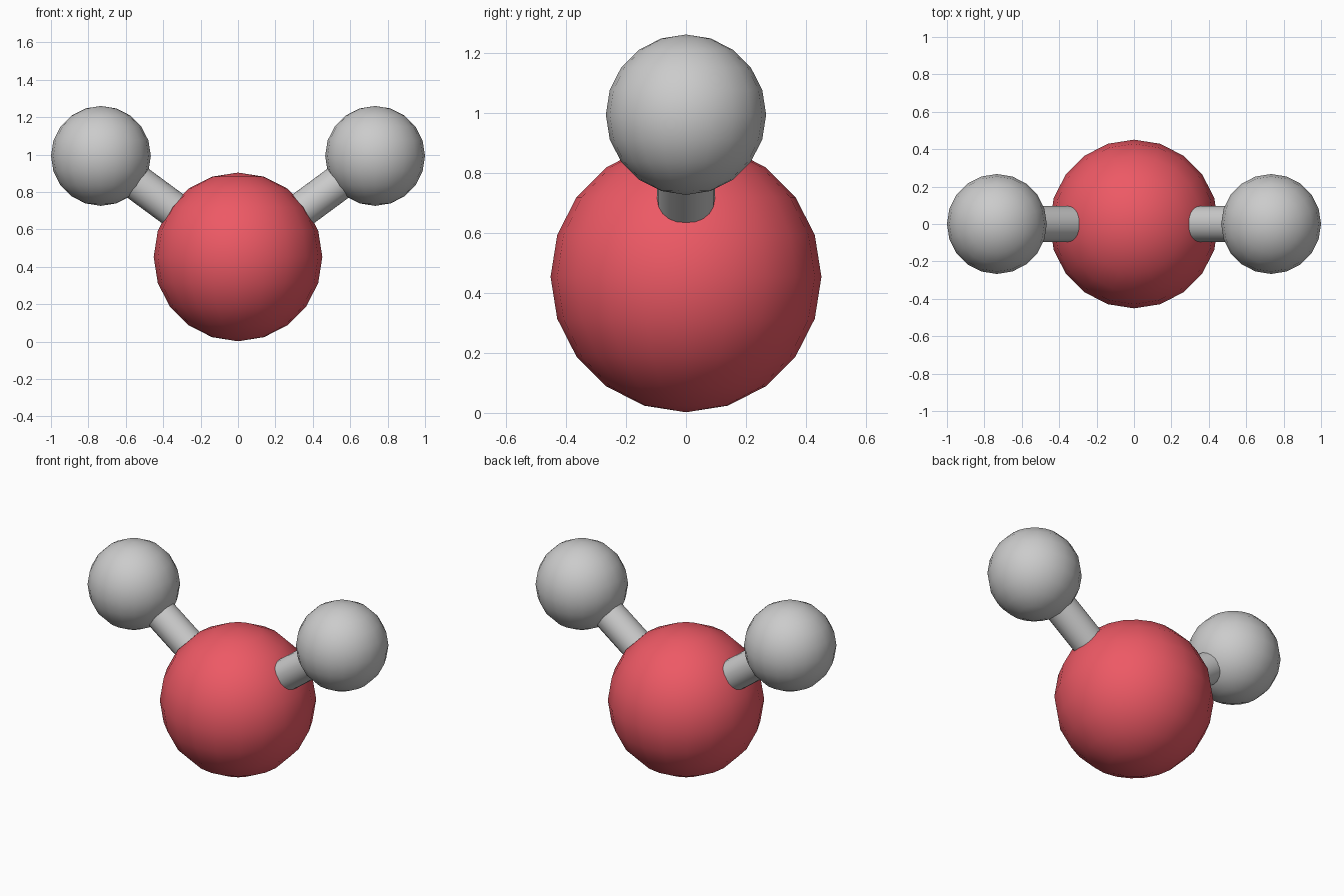
import bpy
from mathutils import Vector

if "Cube" in bpy.data.objects:
    bpy.data.objects.remove(bpy.data.objects["Cube"])

CENTRE = Vector((0, 0, 0.453))
R_BIG, R_SMALL, R_BOND = 0.451, 0.267, 0.096


def material(name, rgb):
    m = bpy.data.materials.new(name)
    m.diffuse_color = (*rgb, 1)
    m.use_nodes = True
    m.node_tree.nodes["Principled BSDF"].inputs["Base Color"].default_value = m.diffuse_color
    return m


def finish(name, angle):
    ob = bpy.context.object
    ob.name = name
    bpy.ops.object.shade_smooth_by_angle(angle=angle)
    return ob


def ball(name, loc, radius):
    bpy.ops.mesh.primitive_uv_sphere_add(segments=20, ring_count=10, radius=radius, location=loc)
    return finish(name, 0.7)


def rod(name, a, b, radius):
    d = b - a
    bpy.ops.mesh.primitive_cylinder_add(vertices=20, radius=radius, depth=d.length,
                                        location=(a + b) / 2,
                                        rotation=d.to_track_quat('Z', 'Y').to_euler())
    return finish(name, 0.7)


# Large red central atom
ball("central_atom", CENTRE, R_BIG).data.materials.append(material("red", (0.85, 0.1, 0.13)))

# Two small grey atoms, each joined to the centre by a bond
for side, sx in (("left", -1), ("right", 1)):
    tip = Vector((sx * 0.733, 0, 0.993))
    ball(f"{side}_small_atom", tip, R_SMALL)
    rod(f"{side}_bond", CENTRE, tip, R_BOND)
